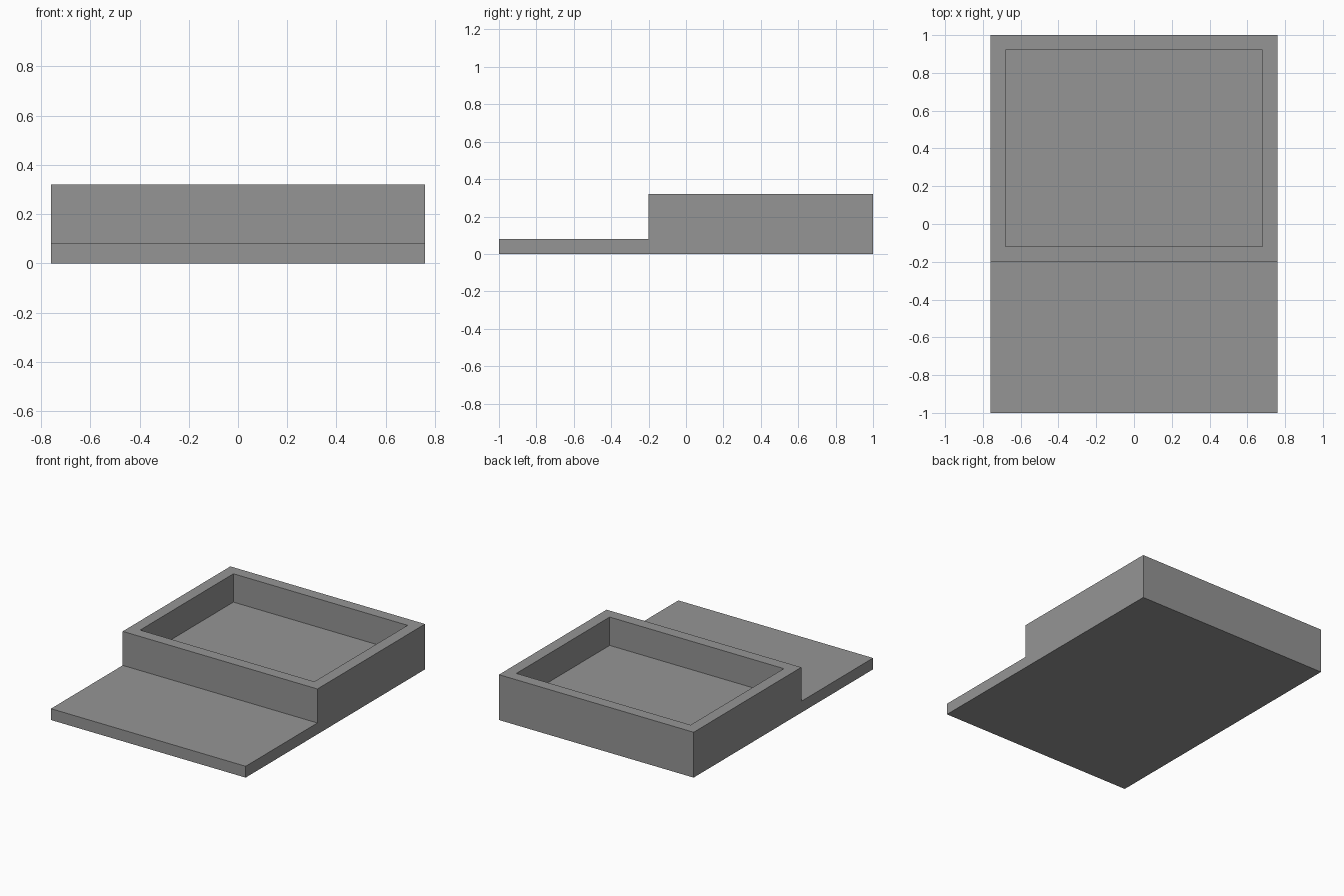
import bpy, bmesh
from mathutils import Vector

if "Cube" in bpy.data.objects:
    bpy.data.objects.remove(bpy.data.objects["Cube"])

HALF_WIDTH = 0.76
WALL = 0.08
FLOOR_Z = 0.12
TOP_Z = 0.32

grey = bpy.data.materials.new("plain grey")
grey.diffuse_color = (0.3, 0.3, 0.3, 1)
grey.use_nodes = True
grey.node_tree.nodes["Principled BSDF"].inputs["Base Color"].default_value = grey.diffuse_color

# Stepped side outline (y, z): low front ledge and tall rear box
profile = [(-1, 0), (1, 0), (1, TOP_Z), (-0.2, TOP_Z), (-0.2, 0.08), (-1, 0.08)]

bm = bmesh.new()
side = bm.faces.new([bm.verts.new((-HALF_WIDTH, y, z)) for y, z in profile])
swept = bmesh.ops.extrude_face_region(bm, geom=[side])
bmesh.ops.translate(bm, vec=Vector((2 * HALF_WIDTH, 0, 0)),
                    verts=[g for g in swept["geom"] if isinstance(g, bmesh.types.BMVert)])
bmesh.ops.recalc_face_normals(bm, faces=bm.faces)

# Rim and open recess in the rear box
top = max(bm.faces, key=lambda f: f.calc_center_median().z)
bmesh.ops.inset_region(bm, faces=[top], thickness=WALL, use_even_offset=True)
sunk = bmesh.ops.extrude_face_region(bm, geom=[top])
bmesh.ops.translate(bm, vec=Vector((0, 0, FLOOR_Z - TOP_Z)),
                    verts=[g for g in sunk["geom"] if isinstance(g, bmesh.types.BMVert)])
if top.is_valid:
    bmesh.ops.delete(bm, geom=[top], context='FACES_ONLY')
bmesh.ops.recalc_face_normals(bm, faces=bm.faces)

mesh = bpy.data.meshes.new("stepped_tray")
bm.to_mesh(mesh)
bm.free()
mesh.materials.append(grey)
tray = bpy.data.objects.new("stepped_tray", mesh)
bpy.context.collection.objects.link(tray)
